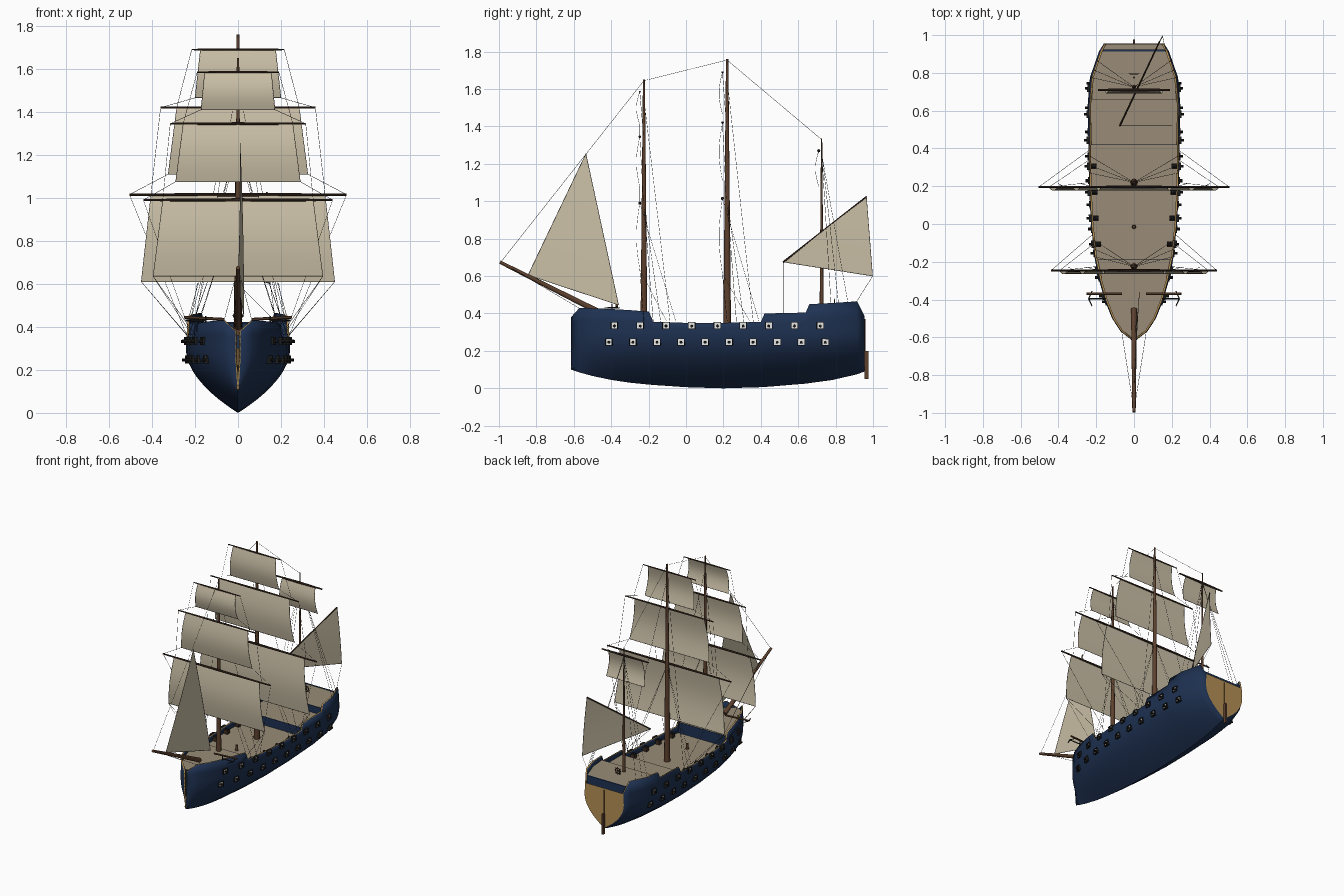
import bpy, bmesh, math
from mathutils import Vector, Matrix

cube = bpy.data.objects.get("Cube")
if cube:
    bpy.data.objects.remove(cube, do_unlink=True)


def material(name, *rgb):
    m = bpy.data.materials.new(name)
    m.use_nodes = True
    m.diffuse_color = (*rgb, 1)
    m.node_tree.nodes["Principled BSDF"].inputs["Base Color"].default_value = (*rgb, 1)
    return m


BLUE = material("hull blue", .013, .031, .084)
GOLD = material("ochre trim", .47, .28, .09)
DECK = material("deck planking", .32, .265, .185)
SAIL = material("canvas", .6, .53, .39)
WOOD = material("mast wood", .11, .052, .027)
DARK = material("dark spar", .048, .026, .016)
ROPE = material("rope", .04, .038, .035)
WHITE = material("port white", .8, .8, .78)
BLACK = material("gun iron", .012, .012, .012)


def finish(name, bm, *mats):
    me = bpy.data.meshes.new(name)
    bm.to_mesh(me)
    bm.free()
    ob = bpy.data.objects.new(name, me)
    bpy.context.collection.objects.link(ob)
    for m in mats:
        me.materials.append(m)
    return ob


def rods(name, mat, items, sides=10):
    """Tapered rods, each given as start, end, start radius, end radius."""
    bm = bmesh.new()
    for a, b, r, s in items:
        a, b = Vector(a), Vector(b)
        rot = (b - a).to_track_quat('Z', 'Y').to_matrix().to_4x4()
        bmesh.ops.create_cone(bm, cap_ends=True, segments=sides, radius1=r, radius2=s,
                              depth=(b - a).length, matrix=Matrix.Translation((a + b) / 2) @ rot)
    return finish(name, bm, mat)


def boxes(name, mat, items):
    """Boxes, each given as centre, size, turn about z."""
    bm = bmesh.new()
    for c, size, turn in items:
        m = Matrix.Translation(c) @ Matrix.Rotation(turn, 4, 'Z') @ Matrix.Diagonal((*size, 1))
        bmesh.ops.create_cube(bm, size=1, matrix=m)
    return finish(name, bm, mat)


def ropes(name, paths, radius=.001):
    cu = bpy.data.curves.new(name, 'CURVE')
    cu.dimensions, cu.bevel_depth, cu.bevel_resolution = '3D', radius, 0
    for path in paths:
        sp = cu.splines.new('POLY')
        sp.points.add(len(path) - 1)
        for p, co in zip(sp.points, path):
            p.co = (*co, 1)
    ob = bpy.data.objects.new(name, cu)
    bpy.context.collection.objects.link(ob)
    cu.materials.append(ROPE)


# Hull stations: y, half width, keel height, gunwale height
STATIONS = [
    (-.615, .012, .1, .38), (-.57, .07, .085, .43), (-.5, .116, .066, .428),
    (-.4, .156, .045, .424), (-.3, .184, .03, .418), (-.2, .205, .02, .41),
    (-.175, .209, .018, .355), (0, .228, .006, .35), (.2, .238, 0, .35),
    (.4, .242, .006, .355), (.42, .242, .007, .4), (.64, .243, .025, .405),
    (.66, .243, .028, .45), (.78, .232, .044, .456), (.915, .185, .075, .465),
    (.955, .16, .09, .385)]
WALE = .3


def station(y):
    for a, b in zip(STATIONS, STATIONS[1:]):
        if y <= b[0]:
            t = (y - a[0]) / (b[0] - a[0])
            return [p + (q - p) * t for p, q in zip(a, b)]
    return STATIONS[-1]


def hull_x(y, z):
    _, w, keel, _ = station(y)
    u = min(1, max(0, (z - keel) / (WALE - keel)))
    return w * (1 - (1 - u) ** 2) - .04 * w * max(0, z - WALE) / .16


def section(y):
    _, w, keel, top = station(y)
    zs = [top, (top + WALE) / 2] + [keel + (WALE - keel) * (i / 10) ** 1.3 for i in range(10, -1, -1)]
    half = [(hull_x(y, z), y, z) for z in zs]
    return half + [(-x, y, z) for x, y, z in half[-2::-1]]


# Hull shell with ochre rail along its open rim
bm = bmesh.new()
rings = [[bm.verts.new(p) for p in section(s[0])] for s in STATIONS]
for r, s in zip(rings, rings[1:]):
    for j in range(len(r) - 1):
        bm.faces.new((r[j], r[j + 1], s[j + 1], s[j]))
hull = finish("hull", bm, BLUE, GOLD)
mod = hull.modifiers.new("planking", 'SOLIDIFY')
mod.thickness, mod.offset, mod.material_offset_rim = .01, -1, 1

# Transom
bm = bmesh.new()
bm.faces.new([bm.verts.new((x, y + .001, z)) for x, y, z in section(.955)])
finish("transom", bm, GOLD)


# Decks at their levels, with bulkheads at the breaks
def deck(name, y0, y1, z):
    ys = [y0] + [s[0] for s in STATIONS if y0 < s[0] < y1] + [y1]
    pts = [(hull_x(y, z) - .005, y, z) for y in ys]
    bm = bmesh.new()
    bm.faces.new([bm.verts.new(p) for p in pts + [(-x, y, z) for x, y, z in pts[::-1]]])
    finish(name, bm, DECK)


def bulkhead(name, y, z0, z1, thick=.003):
    boxes(name, BLUE, [((0, y, (z0 + z1) / 2), (2 * hull_x(y, z1) - .012, thick, z1 - z0), 0)])


deck("fore_deck", -.6, -.19, .385)
deck("main_deck", -.19, .42, .305)
deck("quarter_deck", .42, .66, .368)
deck("poop_deck", .66, .917, .42)
deck("stern_ledge", .917, .954, .365)
bulkhead("fore_bulkhead", -.19, .3, .384)
bulkhead("quarter_bulkhead", .42, .3, .367)
bulkhead("poop_bulkhead", .66, .36, .419)
bulkhead("stern_bulkhead", .918, .36, .423, .01)

# Guns in framed ports, two rows on both sides
barrels, panels, frames, carriages = [], [], [], []
for z, first, step, count in ((.335, -.382, .1375, 9), (.248, -.412, .1285, 10)):
    for i in range(count):
        y = first + step * i
        x = hull_x(y, z)
        slope = math.atan2(hull_x(y + .02, z) - hull_x(y - .02, z), .04)
        for s in (1, -1):
            barrels.append(((s * (x - .04), y, z - .002), (s * (x + .025), y, z - .002), .009, .007))
            panels.append(((s * x, y, z), (.008, .034, .032), -s * slope))
            along = Vector((s * math.sin(slope), math.cos(slope), 0))
            for d in (-1, 1):
                edge = Vector((s * (x + .003), y, z))
                frames.append((edge + along * d * .018, (.017, .003, .038), -s * slope))
                frames.append((edge + Vector((0, 0, d * .0175)), (.017, .036, .003), -s * slope))
            if z > WALE and -.15 < y < .4:
                carriages.append(((s * (x - .025), y, z - .016), (.03, .03, .028), 0))
rods("gun_barrels", BLACK, barrels, 8)
boxes("port_panels", WHITE, panels)
boxes("port_frames", BLACK, frames)
boxes("gun_carriages", DARK, carriages)

# Rudder, bowsprit and deck fittings
boxes("rudder", WOOD, [((0, .966, .125), (.012, .022, .15), 0)])
rods("rudder_stock", DARK, [((0, .958, .19), (0, .958, .37), .003, .003)])
rods("bowsprit", WOOD, [((0, -.45, .4), (0, -.995, .675), .016, .009)], 12)
rods("capstan", WOOD, [((0, -.015, .305), (0, -.015, .345), .011, .008)])
rods("wheel_post", DARK, [((0, .775, .42), (0, .775, .455), .005, .005)])
bpy.ops.mesh.primitive_torus_add(location=(0, .795, .452), rotation=(math.pi / 2, 0, 0), major_radius=.02,
                                 minor_radius=.003, major_segments=20, minor_segments=6)
wheel = bpy.context.object
wheel.name = "steering_wheel"
wheel.data.materials.append(DARK)
spokes = []
for i in range(4):
    dx, dz = .028 * math.cos(i * math.pi / 4), .028 * math.sin(i * math.pi / 4)
    spokes.append(((-dx, .795, .452 - dz), (dx, .795, .452 + dz), .002, .002))
rods("wheel_spokes", DARK, spokes, 6)

# Catheads and anchors
for s, side in ((1, "left"), (-1, "right")):
    rods(side + "_cathead", WOOD, [((s * .065, -.37, .435), (s * .25, -.37, .445), .007, .007)], 6)
    iron = [((s * .15, -.395, .43), (s * .24, -.395, .43), .004, .004)]
    for d in (-1, 1):
        iron.append(((s * .24, -.395, .43), (s * .222, -.395 + d * .04, .43), .004, .003))
        iron.append(((s * .15, -.395, .43), (s * .15, -.395, .43 + d * .02), .003, .003))
    rods(side + "_anchor", BLACK, iron, 6)

edges, stays = [], []


def sail(name, tl, tr, bl, br, bulge, n=10):
    tl, tr, bl, br, bulge = map(Vector, (tl, tr, bl, br, bulge))
    bm = bmesh.new()
    grid = []
    for i in range(n + 1):
        v = i / n
        a, b = tl.lerp(bl, v), tr.lerp(br, v)
        grid.append([a.lerp(b, j / n) + bulge * math.sin(math.pi * v) for j in range(n + 1)])
    vs = [[bm.verts.new(p) for p in row] for row in grid]
    for r, s in zip(vs, vs[1:]):
        for j in range(n):
            bm.faces.new((r[j], s[j], s[j + 1], r[j + 1]))
    bmesh.ops.remove_doubles(bm, verts=bm.verts, dist=1e-5)
    finish(name, bm, SAIL)
    edges.extend([[r[0] for r in grid], [r[-1] for r in grid], grid[-1]])


# Masts with square sails: yard height, yard half length, sail top half, bottom half, bottom height
RIG = {
    "fore": (-.225, .36, 1.65, .018, [(.99, .44, .35, .395, .635), (1.345, .315, .255, .29, 1.075),
                                      (1.585, .19, .155, .172, 1.41)]),
    "main": (.22, .3, 1.76, .021, [(1.015, .505, .405, .45, .61), (1.42, .36, .285, .325, 1.11),
                                   (1.69, .215, .175, .2, 1.465)]),
    "mizzen": (.725, .38, 1.335, .011, [(1.27, .19, .135, .155, 1.08)]),
}
for mast, (y, base, top, r, tiers) in RIG.items():
    rods(mast + "_mast", WOOD, [((0, y, base), (0, y, top), r, r * .3)], 12)
    yy = y - r - .004
    yards = []
    for k, (z, half, st, sb, zb) in enumerate(tiers):
        thick = .0085 - .0015 * k
        for s in (1, -1):
            yards.append(((0, yy, z), (s * half, yy, z), thick, thick * .6))
            # sheets from the foot of each sail, and braces between yards
            low = tiers[k - 1] if k else None
            foot = (s * sb, yy, zb)
            if low:
                stays.append([foot, (s * low[1], yy, low[0])])
                stays.append([(s * half, yy, z), (s * low[2], yy + .02, low[0])])
            elif mast != "mizzen":
                for d in (0, .12):
                    stays.append([foot, (s * hull_x(y + d, .36), y + d, .36)])
                stays.append([(s * half, yy, z), (s * hull_x(y + .17, .36), y + .17, .36)])
        sail(f"{mast}_square_sail_{k + 1}", (-st, yy, z), (st, yy, z), (-sb, yy, zb), (sb, yy, zb), (0, -.018, 0))
    rods(mast + "_yards", DARK, yards, 8)
    # shrouds
    for s in (1, -1):
        for d, zt in ((.05, tiers[0][0]), (.09, tiers[0][0]), (.14, top * .94)):
            yb = y + d
            stays.append([(0, y, zt), (s * (hull_x(yb, .34) - .005), yb, station(yb)[3])])

# Jib and lateen sail with its slanting spar
head, tack, clew = (.01, -.535, 1.255), (0, -.845, .605), (.028, -.36, .445)
sail("jib", head, head, tack, clew, (.004, 0, 0))
low, peak, aft = (-.075, .52, .675), (.135, .965, 1.025), (.15, .998, .6)
sail("lateen_sail", peak, peak, low, aft, (.004, 0, 0))
rods("lateen_spar", DARK, [(low, peak, .005, .004)], 8)

# Stays between mast heads, bowsprit and hull
tip = (0, -.99, .675)
stays.append([tip, (0, -.225, 1.645), (0, .22, 1.755), (0, .725, 1.33)])
for s in (1, -1):
    stays.append([tip, (s * .065, -.57, .428)])
    stays.append([low, (s * .2, .52, .4)] if s > 0 else [aft, (.17, .91, .46)])
ropes("standing_rigging", stays)
ropes("sail_edge_ropes", edges)

bpy.ops.object.select_all(action='DESELECT')
for ob in bpy.context.scene.objects:
    if ob.type == 'MESH':
        ob.select_set(True)
        bpy.context.view_layer.objects.active = ob
bpy.ops.object.shade_smooth_by_angle(angle=math.radians(40))
